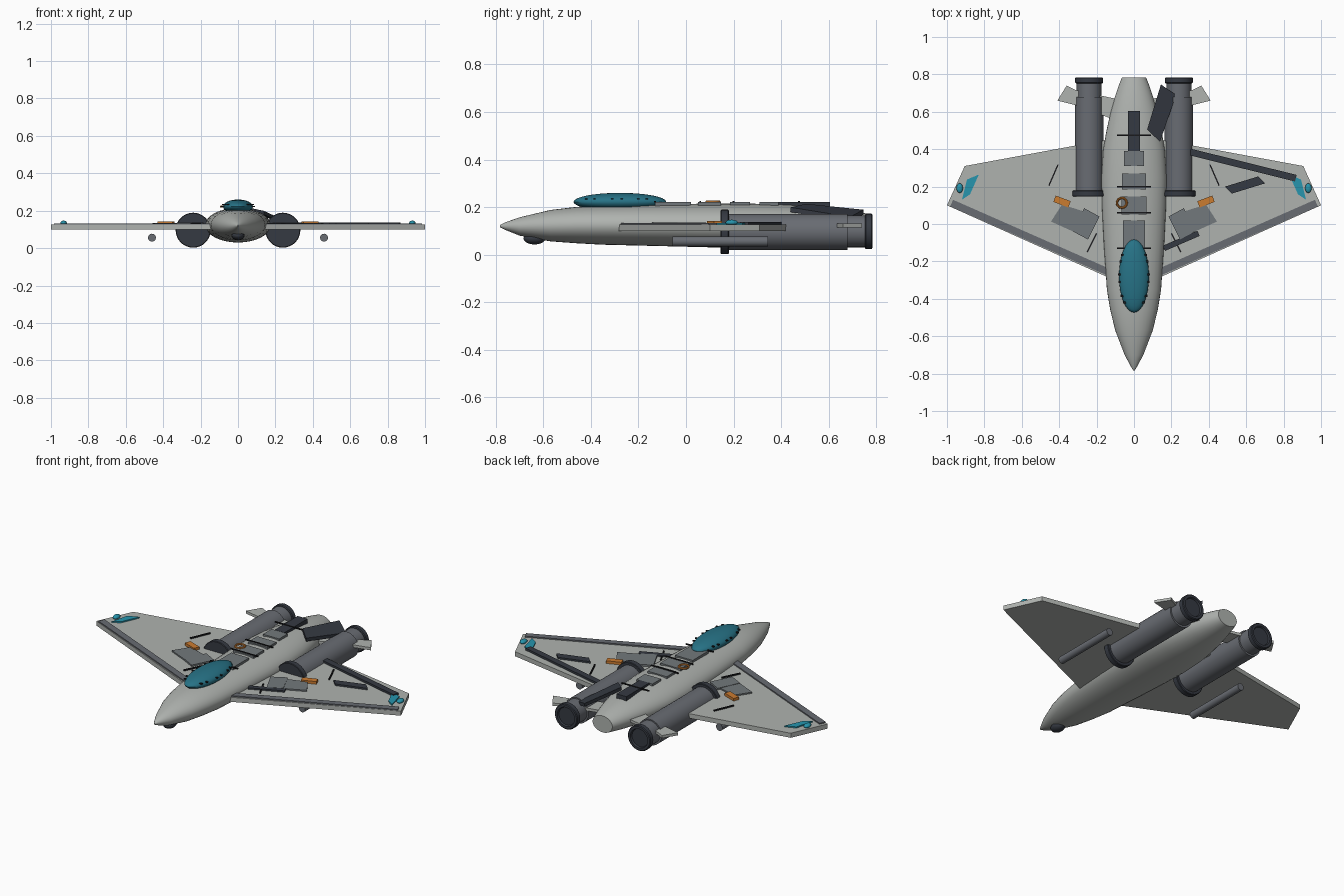
import bpy, bmesh, math
from mathutils import Matrix

if "Cube" in bpy.data.objects:
    bpy.data.objects.remove(bpy.data.objects["Cube"])


def material(name, *rgb):
    m = bpy.data.materials.new(name)
    m.use_nodes = True
    m.diffuse_color = (*rgb, 1)
    bsdf = next(n for n in m.node_tree.nodes if n.type == "BSDF_PRINCIPLED")
    bsdf.inputs["Base Color"].default_value = (*rgb, 1)
    bsdf.inputs["Roughness"].default_value = 0.6
    return m


HULL = material("hull light grey", .43, .45, .43)
ENGINE = material("engine grey", .14, .15, .17)
PANEL = material("panel grey", .17, .19, .2)
DARK = material("dark slate", .036, .042, .055)
BLACK = material("black trim", .01, .01, .012)
GLASS = material("canopy teal", .02, .17, .24)
TEAL = material("marker teal", .02, .3, .42)
ORANGE = material("orange", .6, .2, .03)


def finish(bm, name, mat, smooth=False):
    bmesh.ops.recalc_face_normals(bm, faces=bm.faces)
    mesh = bpy.data.meshes.new(name)
    bm.to_mesh(mesh)
    bm.free()
    mesh.materials.append(mat)
    ob = bpy.data.objects.new(name, mesh)
    bpy.context.collection.objects.link(ob)
    if smooth:
        bpy.ops.object.select_all(action="DESELECT")
        ob.select_set(True)
        bpy.context.view_layer.objects.active = ob
        bpy.ops.object.shade_smooth_by_angle(angle=math.radians(35))
    return ob


def loft(name, stations, mat, x=0, segments=32):
    """Closed body through elliptical sections (y, half width, bottom, top)."""
    bm = bmesh.new()
    rings = []
    for y, w, low, high in stations:
        mid, h = (low + high) / 2, (high - low) / 2
        turns = [math.tau * i / segments for i in range(segments)]
        rings.append([bm.verts.new((x + w * math.cos(a), y, mid + h * math.sin(a)))
                      for a in turns])
    for a, b in zip(rings, rings[1:]):
        for i in range(segments):
            j = (i + 1) % segments
            bm.faces.new((a[i], a[j], b[j], b[i]))
    bm.faces.new(rings[0])
    bm.faces.new(rings[-1])
    return finish(bm, name, mat, True)


def lathe(name, profile, mat, x, z):
    """Round body along y from (y, radius) pairs."""
    return loft(name, [(y, r, z - r, z + r) for y, r in profile], mat, x)


def slab(name, points, low, high, mat, side=1):
    """Upright prism over an outline of (x, y) or (x, y, lift) points."""
    bm = bmesh.new()
    layers = [[bm.verts.new((side * p[0], p[1], z + (p[2] if len(p) > 2 else 0)))
               for p in points] for z in (low, high)]
    for layer in layers:
        bm.faces.new(layer)
    for i in range(len(points)):
        j = (i + 1) % len(points)
        bm.faces.new((layers[0][i], layers[0][j], layers[1][j], layers[1][i]))
    return finish(bm, name, mat)


def rect(w, y0, y1):
    return [(-w, y0), (w, y0), (w, y1), (-w, y1)]


def bar(name, a, b, width, low, high, mat, side=1):
    """Straight strip between two points seen from above."""
    dx, dy = b[0] - a[0], b[1] - a[1]
    k = width / 2 / math.hypot(dx, dy)
    nx, ny = -dy * k, dx * k
    return slab(name, [(a[0] + nx, a[1] + ny), (b[0] + nx, b[1] + ny),
                       (b[0] - nx, b[1] - ny), (a[0] - nx, a[1] - ny)],
                low, high, mat, side)


def ellipsoid(name, centre, radii, mat):
    bm = bmesh.new()
    bmesh.ops.create_uvsphere(bm, u_segments=32, v_segments=16, radius=1,
                              matrix=Matrix.Translation(centre) @ Matrix.Diagonal((*radii, 1)))
    return finish(bm, name, mat, True)


# Fuselage, canopy and chin sensor
loft("fuselage", [(-.783, .004, .116, .124), (-.76, .018, .104, .136),
                  (-.7, .05, .08, .157), (-.57, .1, .056, .188),
                  (-.46, .127, .048, .201), (-.35, .145, .042, .207),
                  (-.1, .162, .036, .212), (.1, .172, .031, .215),
                  (.25, .175, .03, .215), (.4, .165, .031, .212),
                  (.5, .147, .036, .207), (.6, .125, .045, .199),
                  (.68, .102, .054, .188), (.74, .082, .063, .177),
                  (.783, .065, .07, .168)], HULL)
ellipsoid("canopy", (0, -.278, .222), (.08, .195, .038), GLASS)
ellipsoid("chin_sensor", (0, -.637, .068), (.034, .046, .025), DARK)

# Canopy frame clips
for y in (-.42, -.385, -.31, -.27, -.2, -.165):
    reach = .08 * math.sqrt(1 - ((y + .278) / .195) ** 2)
    slab("canopy_clip", rect(reach + .005, y - .005, y + .005), .231, .237, BLACK)

# Spine plates and cross seams
for w, y0, y1 in ((.058, -.13, .02), (.067, .05, .147),
                  (.063, .185, .27), (.053, .31, .39)):
    slab("spine_plate", rect(w, y0, y1), .2, .221, PANEL)
slab("spine_fairing", rect(.032, .39, .605), .19, .222, DARK)
for y in (-.13, .06, .2, .475):
    slab("spine_seam", rect(.09, y - .004, y + .004), .219, .225, BLACK)

# Orange filler ring
bpy.ops.mesh.primitive_torus_add(location=(-.065, .113, .222), major_radius=.026,
                                 minor_radius=.006, major_segments=28, minor_segments=10)
ring = bpy.context.object
ring.name = "filler_ring"
ring.data.materials.append(ORANGE)
bpy.ops.object.shade_smooth_by_angle()

for s in (-1, 1):
    # Wing with its leading edge strip
    slab("wing", [(.05, -.325), (.15, -.28), (1, .1), (.905, .31), (.31, .42), (.05, .465)],
         .099, .126, HULL, s)
    bar("leading_edge_strip", (.13, -.26), (.975, .112), .038, .12, .133, ENGINE, s)

    # Wing root plates, latches and seams
    slab("outer_wing_plate", [(.267, .067), (.385, .104), (.444, .013), (.326, -.04)],
         .12, .134, PANEL, s)
    slab("inner_wing_plate", [(.185, .04), (.267, .085), (.326, -.04), (.246, -.083)],
         .12, .136, PANEL, s)
    bar("orange_latch", (.345, .105), (.425, .135), .036, .12, .142, ORANGE, s)
    bar("outer_wing_seam", (.455, .205), (.406, .318), .007, .12, .134, BLACK, s)
    bar("inner_wing_seam", (.25, -.15), (.2, -.05), .007, .12, .134, BLACK, s)

    # Wing tip markings and lamp
    slab("tip_marking", [(.92, .13), (.893, .238), (.83, .264), (.877, .158)],
         .12, .133, TEAL, s)
    ellipsoid("tip_lamp", (s * .932, .192, .135), (.017, .026, .012), TEAL)

    # Engine
    x = s * .24
    lathe("engine_body", [(.16, .076), (.68, .076)], ENGINE, x, .096)
    lathe("intake_ring", [(.146, .09), (.149, .0935), (.177, .0935), (.18, .09)], DARK, x, .096)
    lathe("nozzle", [(.67, .067), (.765, .067)], ENGINE, x, .098)
    lathe("nozzle_ring", [(.752, .07), (.756, .0745), (.78, .0745), (.784, .07),
                          (.784, .056), (.774, .052)], DARK, x, .098)

    # Tail fin and underwing pod
    slab("tail_fin", [(.1, .555), (.31, .635), (.41, .66), (.36, .74), (.31, .715), (.1, .67)],
         .115, .131, HULL, s)
    lathe("underwing_pod", [(-.057, .021), (.345, .021)], ENGINE, s * .46, .056)

# Repair pieces on the left side only
bar("wing_patch_strip", (.3, .385), (.865, .245), .036, .12, .138, DARK)
slab("wing_patch", [(.487, .2), (.663, .254), (.7, .217), (.524, .163)], .12, .136, DARK)
bar("root_patch", (.16, -.13), (.345, -.05), .03, .12, .135, DARK)
slab("tail_patch", [(.07, .505, .02), (.144, .746, -.005), (.225, .69, -.035), (.139, .44, .005)],
     .174, .194, DARK)
